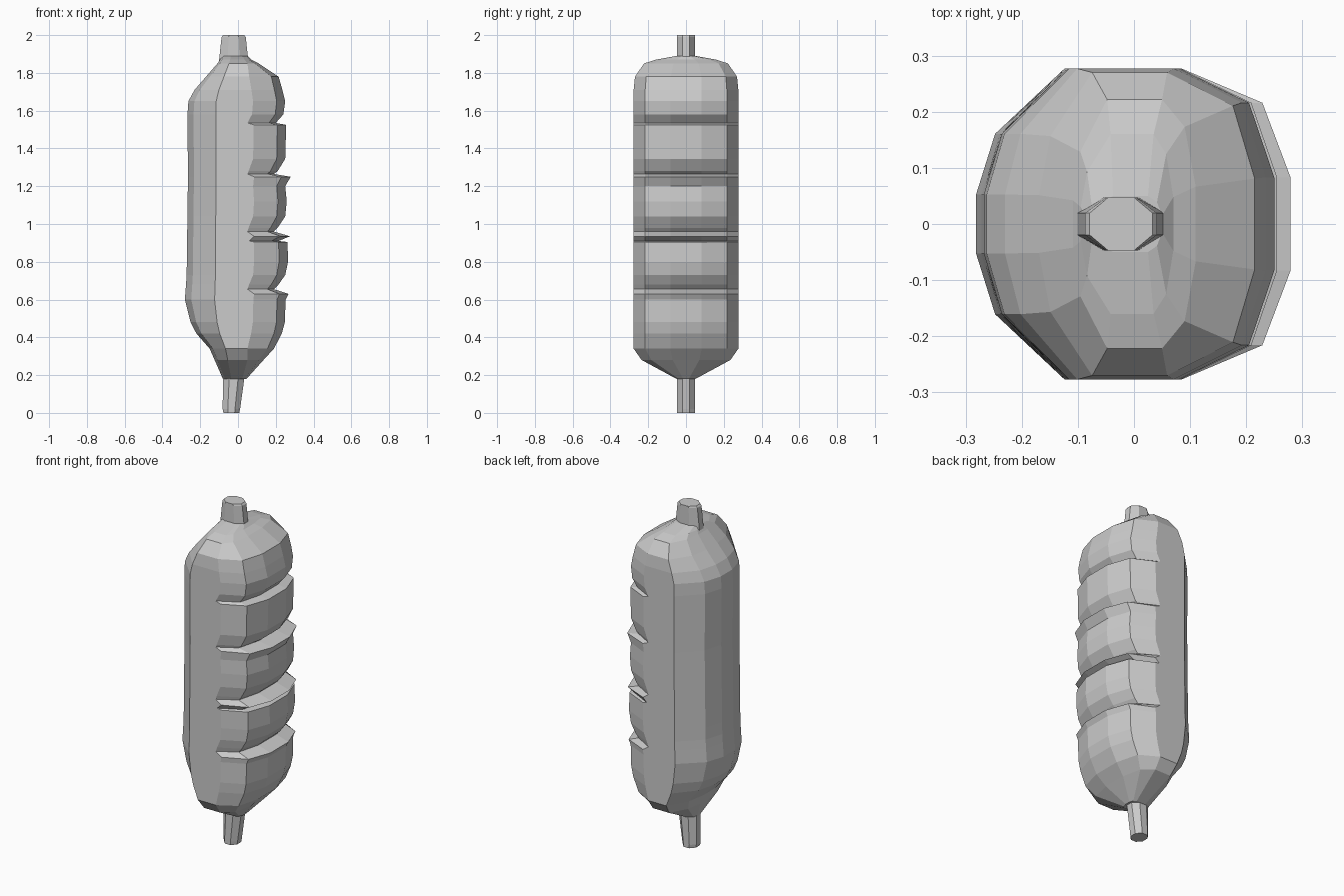
import bpy, math


def interp(table, z):
    for (a, va), (b, vb) in zip(table, table[1:]):
        if z <= b:
            return va + (vb - va) * max(0, z - a) / (b - a)
    return table[-1][1]


def loft(name, rings):
    """Skin a stack of equal-length rings and cap both ends."""
    n = len(rings[0])
    verts = [p for ring in rings for p in ring]
    faces = [(k * n + i, k * n + (i + 1) % n, (k + 1) * n + (i + 1) % n, (k + 1) * n + i)
             for k in range(len(rings) - 1) for i in range(n)]
    faces += [tuple(reversed(range(n))), tuple(range(len(verts) - n, len(verts)))]
    mesh = bpy.data.meshes.new(name)
    mesh.from_pydata(verts, [], faces)
    mesh.update()
    obj = bpy.data.objects.new(name, mesh)
    bpy.context.collection.objects.link(obj)
    return obj


# Silhouettes: smooth left side, half depth, and slit right side (z, value)
left = [(0.18, -0.08), (0.34, -0.15), (0.42, -0.22), (0.5, -0.262), (0.58, -0.283),
        (0.72, -0.272), (1.25, -0.265), (1.64, -0.268), (1.71, -0.23), (1.86, -0.1), (1.89, -0.085)]
depth = [(0.18, 0.05), (0.28, 0.235), (0.34, 0.277), (1.77, 0.277), (1.86, 0.215), (1.89, 0.05)]
right = [(0.18, 0.045), (0.28, 0.135), (0.34, 0.19), (0.42, 0.232), (0.48, 0.248), (0.6, 0.252),
         (0.63, 0.268), (0.655, 0.19), (0.68, 0.215), (0.73, 0.25), (0.8, 0.265),
         (0.905, 0.262), (0.91, 0.215), (0.935, 0.275), (0.96, 0.19), (0.98, 0.21),
         (1.04, 0.25), (1.12, 0.258), (1.2, 0.25), (1.25, 0.279), (1.265, 0.19),
         (1.28, 0.21), (1.345, 0.25), (1.525, 0.255), (1.535, 0.2), (1.58, 0.24),
         (1.65, 0.25), (1.71, 0.235), (1.78, 0.215), (1.85, 0.11), (1.87, 0.07), (1.89, 0.05)]

# Sausage-shaped body with slits on the right
rings = []
for z, r in right:
    l, d = interp(left, z), interp(depth, z)
    f = min(r * 0.5, 0.085, 0.05 + max(0, r - 0.2) * 0.6)
    half = [(r, 0.3), (r * 0.82, 0.78), (f, 1), (l * 0.44, 1), (l * 0.88, 0.58), (l, 0.19)]
    ring = [(x, y * d, z) for x, y in half]
    ring += [(x, -y * d, z) for x, y in reversed(half)]
    rings.append(ring)
loft("body", rings)


# Stick ends above and below
def stick(name, sections):
    loft(name, [[(cx + rx * math.cos(math.tau * (i + 0.5) / 8) / math.cos(math.pi / 8),
                  0.047 * math.sin(math.tau * (i + 0.5) / 8) / math.cos(math.pi / 8), z)
                 for i in range(8)] for z, cx, rx in sections])


stick("stick_bottom", [(0.0, -0.035, 0.042), (0.02, -0.035, 0.046), (0.2, -0.022, 0.058)])
stick("stick_top", [(1.86, -0.023, 0.078), (1.99, -0.023, 0.064), (2.0, -0.023, 0.056)])
